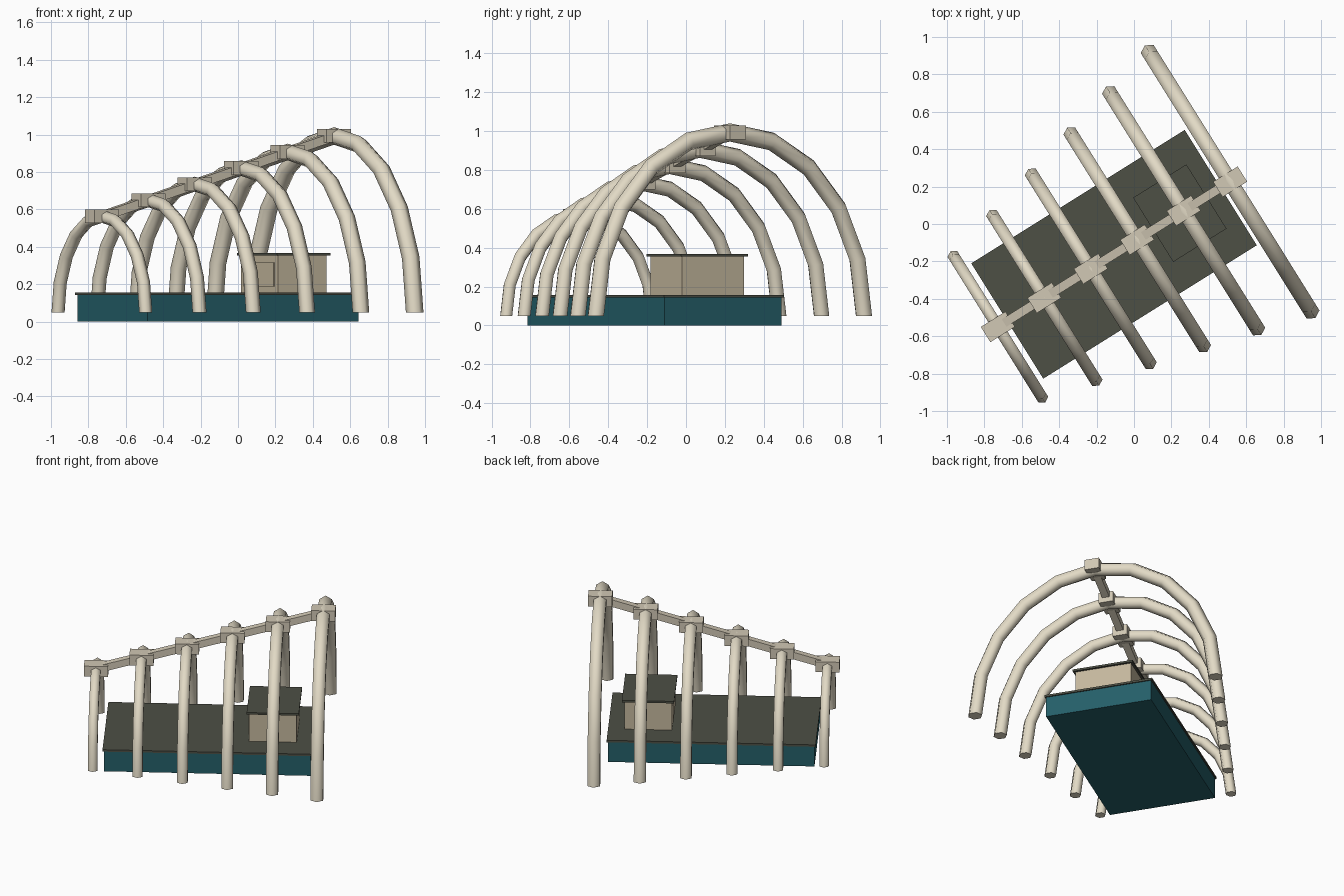
import bpy, bmesh
from math import sin, cos, pi, radians, atan2, hypot
from mathutils import Vector, Matrix

if "Cube" in bpy.data.objects:
    bpy.data.objects.remove(bpy.data.objects["Cube"])

# local frame: u along the spine, v across it, turned 32 degrees
FRAME = Matrix.Translation((-0.107, -0.162, 0)) @ Matrix.Rotation(radians(32), 4, 'Z')
COUNT = 6


def material(name, rgb):
    m = bpy.data.materials.new(name)
    m.diffuse_color = (*rgb, 1)
    m.use_nodes = True
    m.node_tree.nodes["Principled BSDF"].inputs["Base Color"].default_value = m.diffuse_color
    return m


BONE = material("bone", (0.76, 0.70, 0.56))
JOINT = material("joint_bone", (0.64, 0.58, 0.46))
TEAL = material("teal", (0.018, 0.115, 0.14))
DECK = material("dark_deck", (0.075, 0.08, 0.06))
WALL = material("tan_wall", (0.56, 0.48, 0.34))


def finish(bm, name, mat):
    bmesh.ops.recalc_face_normals(bm, faces=bm.faces)
    me = bpy.data.meshes.new(name)
    bm.to_mesh(me)
    bm.free()
    me.materials.append(mat)
    ob = bpy.data.objects.new(name, me)
    ob.matrix_world = FRAME
    bpy.context.collection.objects.link(ob)
    return ob


def box(name, centre, size, mat, tilt=0):
    bm = bmesh.new()
    m = (Matrix.Translation(centre) @ Matrix.Rotation(-tilt, 4, 'Y')
         @ Matrix.Diagonal((*size, 1)))
    bmesh.ops.create_cube(bm, size=1, matrix=m)
    return finish(bm, name, mat)


def arch(name, u, half, top, r, base=0.05, segs=10, sides=6):
    """Six-sided tube swept along half an ellipse."""
    bm = bmesh.new()
    rings = []
    rise = top - base
    for i in range(segs + 1):
        t = pi * i / segs
        c = Vector((u, half * cos(t), base + rise * sin(t)))
        out = Vector((0, cos(t) / half, sin(t) / rise)).normalized()
        rings.append([bm.verts.new(c + out * r * cos(a) + Vector((r * sin(a), 0, 0)))
                      for a in (2 * pi * k / sides for k in range(sides))])
    for a, b in zip(rings, rings[1:]):
        for k in range(sides):
            n = (k + 1) % sides
            bm.faces.new((a[k], a[n], b[n], b[k])).smooth = True
    for ring in (rings[0], rings[-1]):
        bm.faces.new(ring)
        for e in bm.edges:
            if e.verts[0] in ring and e.verts[1] in ring:
                e.smooth = False
    return finish(bm, name, mat=BONE)


# rib arches with a block on each crown, growing along the spine
crowns = []
for i in range(COUNT):
    f = i / (COUNT - 1)
    u = -0.732 + 1.464 * f
    top = 0.563 + 0.43 * f
    arch(f"rib_arch_{i + 1}", u, 0.442 + 0.371 * f, top, 0.035 + 0.012 * f)
    box(f"spine_block_{i + 1}", (u, 0, top), (0.155, 0.096, 0.073), JOINT)
    crowns.append((u, top))

# sloping spine bars between the blocks
for i, ((u0, z0), (u1, z1)) in enumerate(zip(crowns, crowns[1:])):
    box(f"spine_bar_{i + 1}", ((u0 + u1) / 2, 0, (z0 + z1) / 2),
        (hypot(u1 - u0, z1 - z0), 0.048, 0.048), JOINT, atan2(z1 - z0, u1 - u0))

# platform and deck
box("platform", (0, 0, 0.0725), (1.33, 0.71, 0.145), TEAL)
box("deck", (0, 0, 0.15), (1.346, 0.727, 0.014), DECK)

# cabin with roof slab and panel
box("cabin", (0.415, 0, 0.256), (0.306, 0.375, 0.2), WALL)
box("cabin_roof", (0.415, 0, 0.361), (0.336, 0.405, 0.014), DECK)
box("cabin_panel", (0.262, 0, 0.251), (0.012, 0.30, 0.128), WALL)
